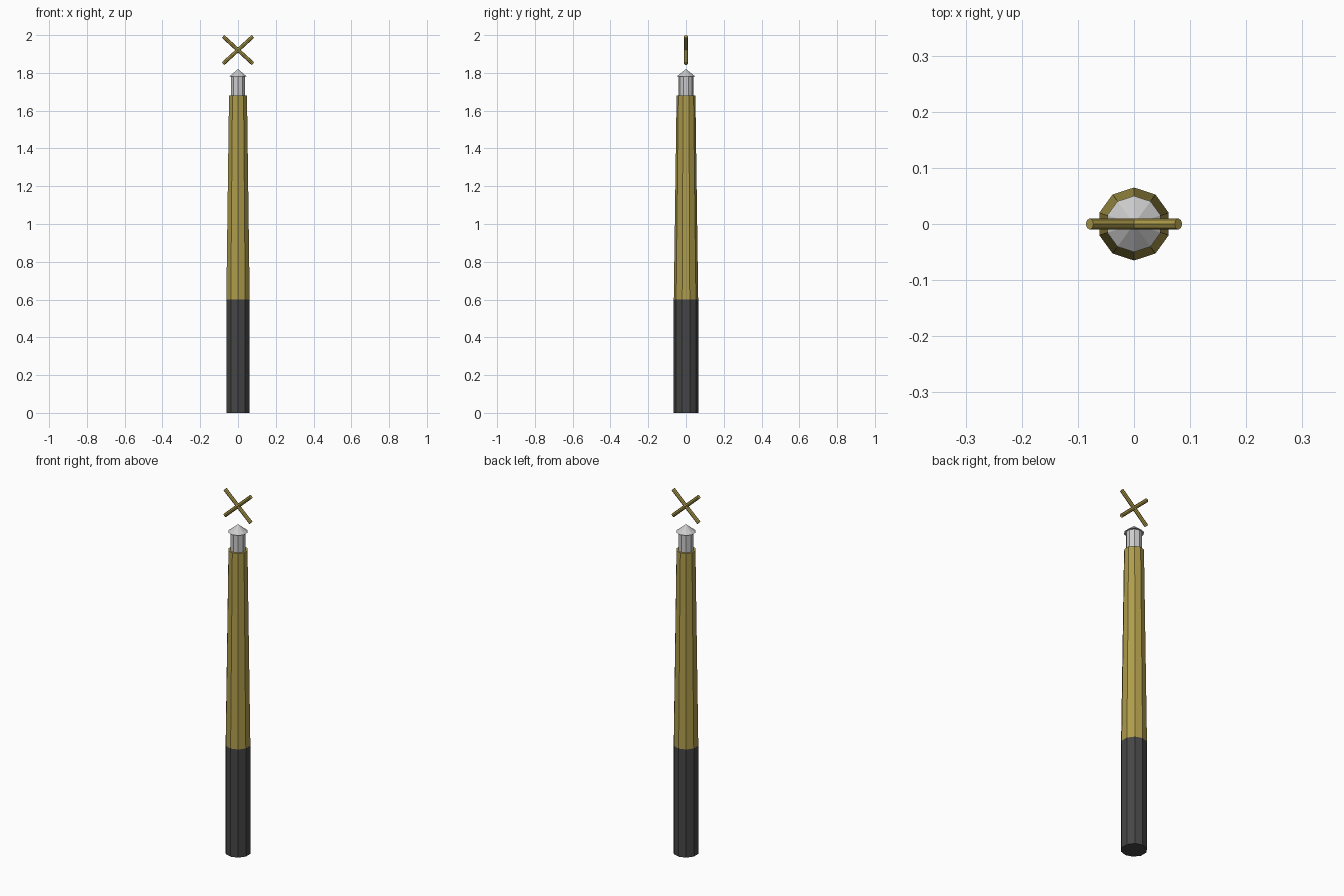
import bpy
from math import atan2, hypot

if "Cube" in bpy.data.objects:
    bpy.data.objects.remove(bpy.data.objects["Cube"])


def material(name, rgb):
    m = bpy.data.materials.new(name)
    m.diffuse_color = (*rgb, 1)
    m.use_nodes = True
    m.node_tree.nodes["Principled BSDF"].inputs["Base Color"].default_value = m.diffuse_color
    return m


def tapered(name, z0, z1, r0, r1, mat=None):
    """Ten-sided vertical section from z0 to z1."""
    bpy.ops.mesh.primitive_cone_add(vertices=10, radius1=r0, radius2=r1,
                                    depth=z1 - z0, location=(0, 0, (z0 + z1) / 2))
    ob = bpy.context.object
    ob.name = name
    if mat:
        ob.data.materials.append(mat)
    return ob


dark = material("dark_grip", (0.06, 0.06, 0.06))
brass = material("brass", (0.42, 0.33, 0.07))

# Shaft: dark grip, tapering brass body, grey neck and pointed cap
tapered("grip", 0, 0.6, 0.065, 0.065, dark)
tapered("body", 0.6, 1.68, 0.065, 0.05, brass)
tapered("neck", 1.68, 1.78, 0.04, 0.04)
tapered("cap", 1.78, 1.82, 0.05, 0)

# Crossed rods floating above the cap
DX, DZ = 0.079, 0.072
for side, s in (("left", -1), ("right", 1)):
    bpy.ops.mesh.primitive_cylinder_add(
        vertices=8, radius=0.01, depth=2 * hypot(DX, DZ),
        location=(0, 0, 1.921), rotation=(0, s * atan2(DX, DZ), 0))
    rod = bpy.context.object
    rod.name = f"crossed_rod_{side}"
    rod.data.materials.append(brass)
